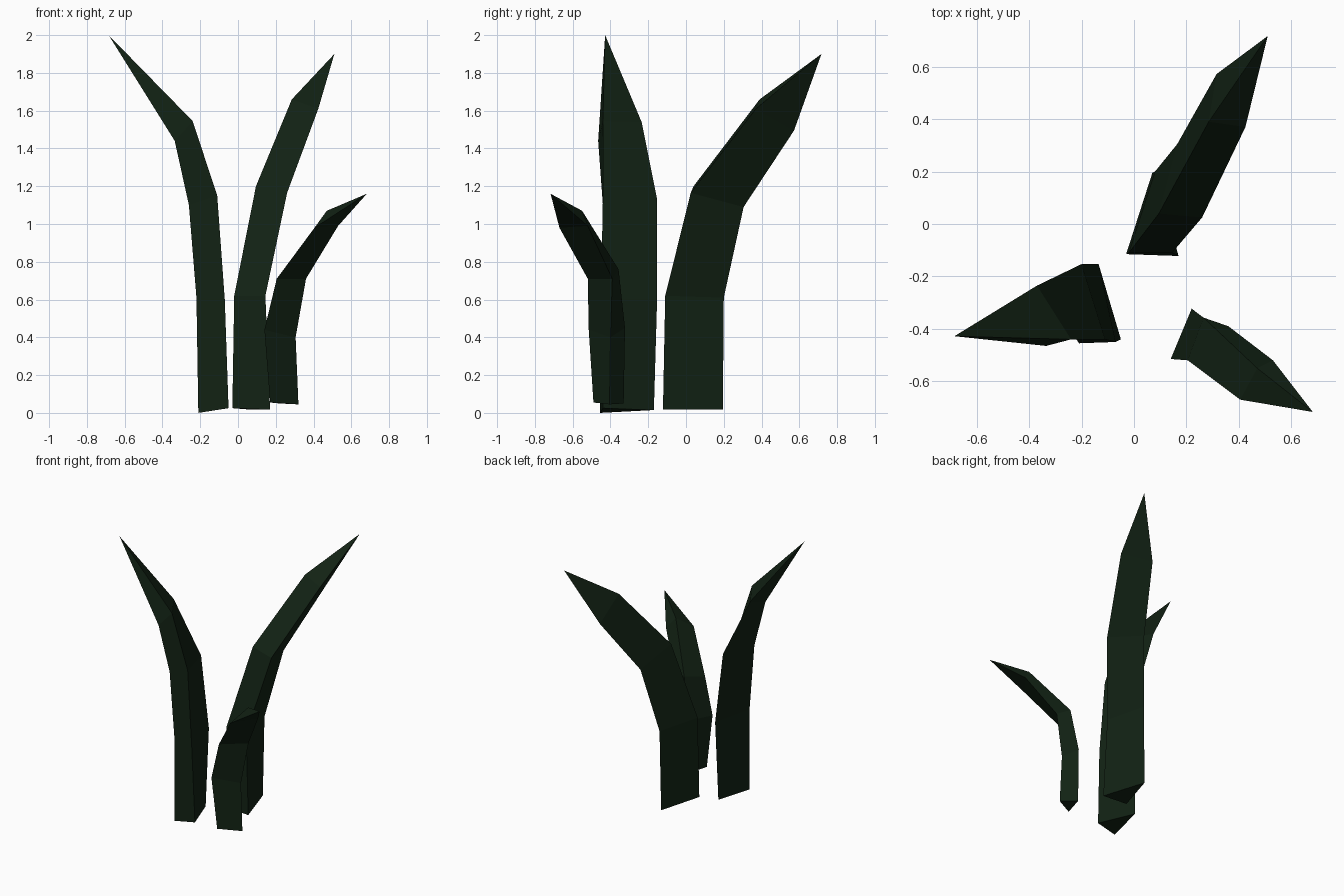
import bpy, bmesh

if "Cube" in bpy.data.objects:
    bpy.data.objects.remove(bpy.data.objects["Cube"])

green = bpy.data.materials.new("dark_green")
green.diffuse_color = (0.006, 0.016, 0.007, 1)
green.use_nodes = True
green.node_tree.nodes["Principled BSDF"].inputs["Base Color"].default_value = green.diffuse_color


def grass_blade(name, rings, tip):
    """Three-sided blade: bridge triangular rings, cap the base, close at the tip."""
    bm = bmesh.new()
    loops = [[bm.verts.new(p) for p in ring] for ring in rings]
    point = bm.verts.new(tip)
    bm.faces.new(loops[0])
    for low, high in zip(loops, loops[1:]):
        for i in range(3):
            j = (i + 1) % 3
            bm.faces.new((low[i], low[j], high[j], high[i]))
    for i in range(3):
        bm.faces.new((loops[-1][i], loops[-1][(i + 1) % 3], point))
    bmesh.ops.recalc_face_normals(bm, faces=bm.faces)
    mesh = bpy.data.meshes.new(name)
    bm.to_mesh(mesh)
    bm.free()
    mesh.materials.append(green)
    obj = bpy.data.objects.new(name, mesh)
    bpy.context.collection.objects.link(obj)


# Tall blade leaning left
grass_blade("left_blade", [
    [(-.21, -.455, 0), (-.05, -.44, .025), (-.15, -.17, .015)],
    [(-.22, -.44, .61), (-.07, -.45, .6), (-.135, -.153, .6)],
    [(-.26, -.44, 1.1), (-.11, -.44, 1.15), (-.2, -.153, 1.13)],
    [(-.335, -.465, 1.44), (-.24, -.44, 1.545), (-.37, -.235, 1.54)],
], (-.685, -.428, 2))

# Wide blade leaning back
grass_blade("back_blade", [
    [(-.03, -.115, .025), (.17, -.122, .017), (.07, .195, .017)],
    [(-.02, -.11, .62), (.145, -.11, .62), (.08, .2, .61)],
    [(.095, .04, 1.2), (.26, .025, 1.165), (.165, .305, 1.09)],
    [(.285, .39, 1.66), (.425, .37, 1.61), (.315, .572, 1.495)],
], (.51, .717, 1.9))

# Short blade leaning front right
grass_blade("right_blade", [
    [(.17, -.49, .055), (.32, -.405, .045), (.22, -.33, .05)],
    [(.14, -.515, .44), (.305, -.4, .4), (.22, -.323, .45)],
    [(.205, -.52, .71), (.36, -.39, .71), (.265, -.357, .76)],
    [(.405, -.67, .98), (.53, -.52, .99), (.47, -.55, 1.07)],
], (.682, -.717, 1.16))
